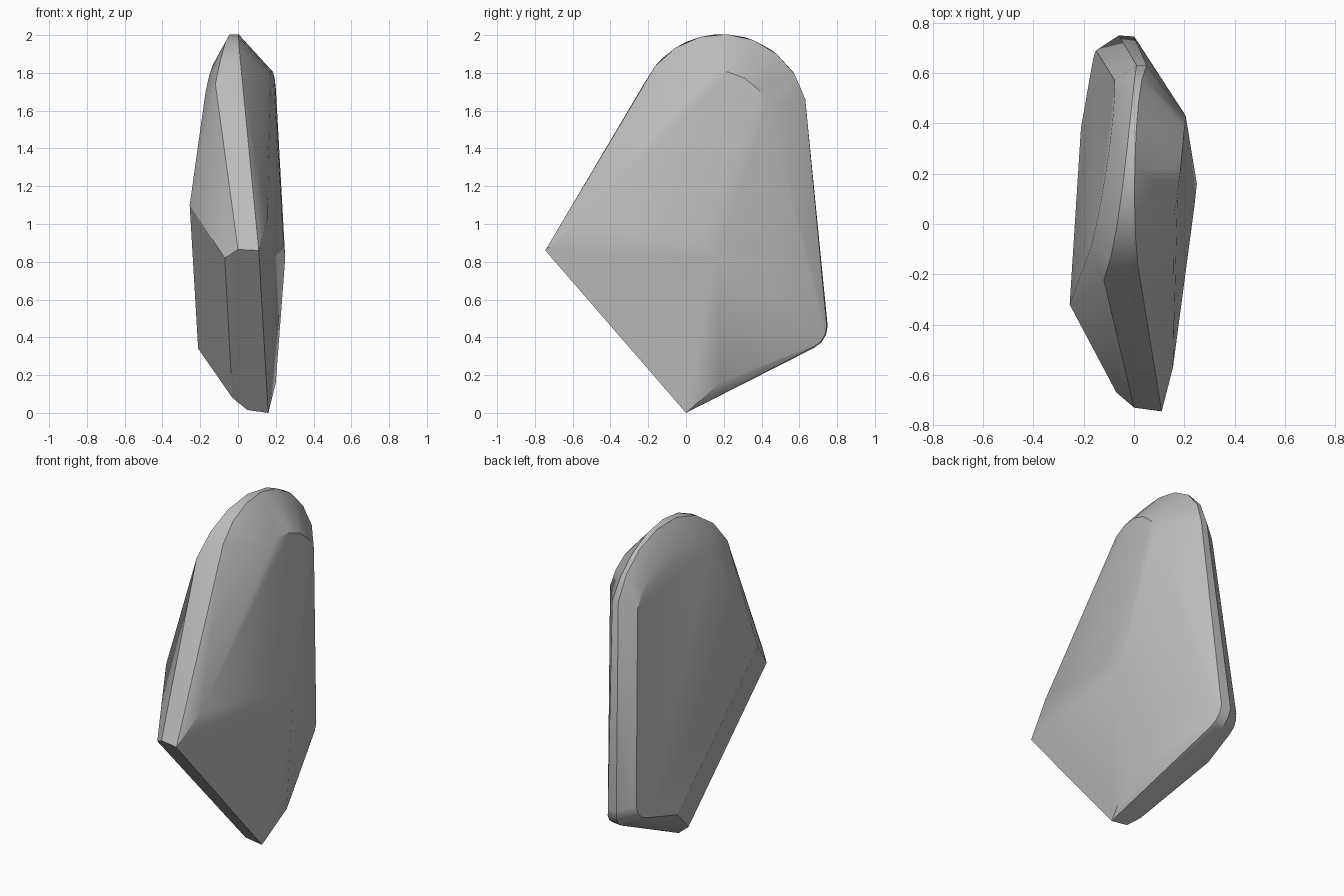
import bpy, bmesh, math
from mathutils import Vector

default_cube = bpy.data.objects.get("Cube")
if default_cube:
    bpy.data.objects.remove(default_cube, do_unlink=True)


def arc(centre, radius, start, end, steps, bulge):
    """Arc in the side plane; x follows a curve through three bulge values."""
    points = []
    first, middle, last = bulge
    for step in range(steps + 1):
        t = step / steps
        angle = math.radians(start + (end - start) * t)
        x = (first * (1 - t) * (1 - 2 * t) + middle * 4 * t * (1 - t)
             + last * t * (2 * t - 1))
        points.append(Vector((x, centre[0] + radius * math.cos(angle),
                              centre[1] + radius * math.sin(angle))))
    return points


def flat_side(y, z):
    """Depth of the leaning flat face on the -x side."""
    return 0.153 * y + 0.082 * z - 0.297


def on_flat_side(points):
    return [Vector((flat_side(p.y, p.z), p.y, p.z)) for p in points]


level = (0, 0, 0)
corner = (0.62, 0.46)

# Flat face outline: front corner, rounded crown, rounded heel, lower corner
flat_outline = on_flat_side(
    [Vector((0, -0.32, 1.1))]
    + arc((0.22, 1.5), 0.37, 148, 18, 7, level)
    + arc((0.6, 0.49), 0.09, 0, -80, 3, level)
    + [Vector((0, 0.38, 0.34))])

# Two rim lines that run over the crown and round the heel
inner_rim = (arc((0.19, 1.55), 0.455, 155, 14, 7, (-0.12, -0.035, 0.01))
             + arc(corner, 0.13, 0, -63, 3, (-0.06, -0.05, -0.04)))
outer_rim = (arc((0.19, 1.55), 0.455, 141, 14, 7, (0.015, 0.005, 0.05))
             + arc(corner, 0.125, 0, -63, 3, (0, 0.01, 0.02)))

# Front point and bottom keel, both chamfered
front_point = [Vector(p) for p in (
    (-0.07, -0.67, 0.82), (0, -0.73, 0.865), (0.11, -0.745, 0.86))]
keel = [Vector(p) for p in (
    (-0.03, 0.02, 0.08), (0.05, 0, 0.015), (0.16, 0, 0), (0.2, 0.18, 0.16))]

# Raised side: small crown, ridge peak and front shoulder
raised_side = arc((0.17, 1.53), 0.28, 118, 21, 5, (0.16, 0.19, 0.205))
raised_side += [Vector(p) for p in (
    (0.155, -0.57, 1.02), (0.24, 0.07, 0.93), (0.25, 0.16, 0.82))]

# Wrap all the contours in one faceted skin
bm = bmesh.new()
for point in flat_outline + inner_rim + outer_rim + front_point + keel + raised_side:
    bm.verts.new(point)
bmesh.ops.convex_hull(bm, input=bm.verts[:])
loose = [v for v in bm.verts if not v.link_faces]
bmesh.ops.delete(bm, geom=loose, context='VERTS')
bmesh.ops.dissolve_limit(bm, angle_limit=math.radians(2),
                         verts=bm.verts[:], edges=bm.edges[:])
bmesh.ops.recalc_face_normals(bm, faces=bm.faces[:])

mesh = bpy.data.meshes.new("stone_blade")
bm.to_mesh(mesh)
bm.free()
stone = bpy.data.objects.new("stone_blade", mesh)
bpy.context.collection.objects.link(stone)

# Plain grey stone
grey = bpy.data.materials.new("stone_grey")
grey.use_nodes = True
colour = (0.5, 0.5, 0.5, 1)
grey.diffuse_color = colour
grey.node_tree.nodes["Principled BSDF"].inputs["Base Color"].default_value = colour
mesh.materials.append(grey)

# Smooth the gentle facets and keep the strong edges crisp
bpy.ops.object.select_all(action='DESELECT')
stone.select_set(True)
bpy.context.view_layer.objects.active = stone
bpy.ops.object.shade_smooth_by_angle(angle=math.radians(30))
